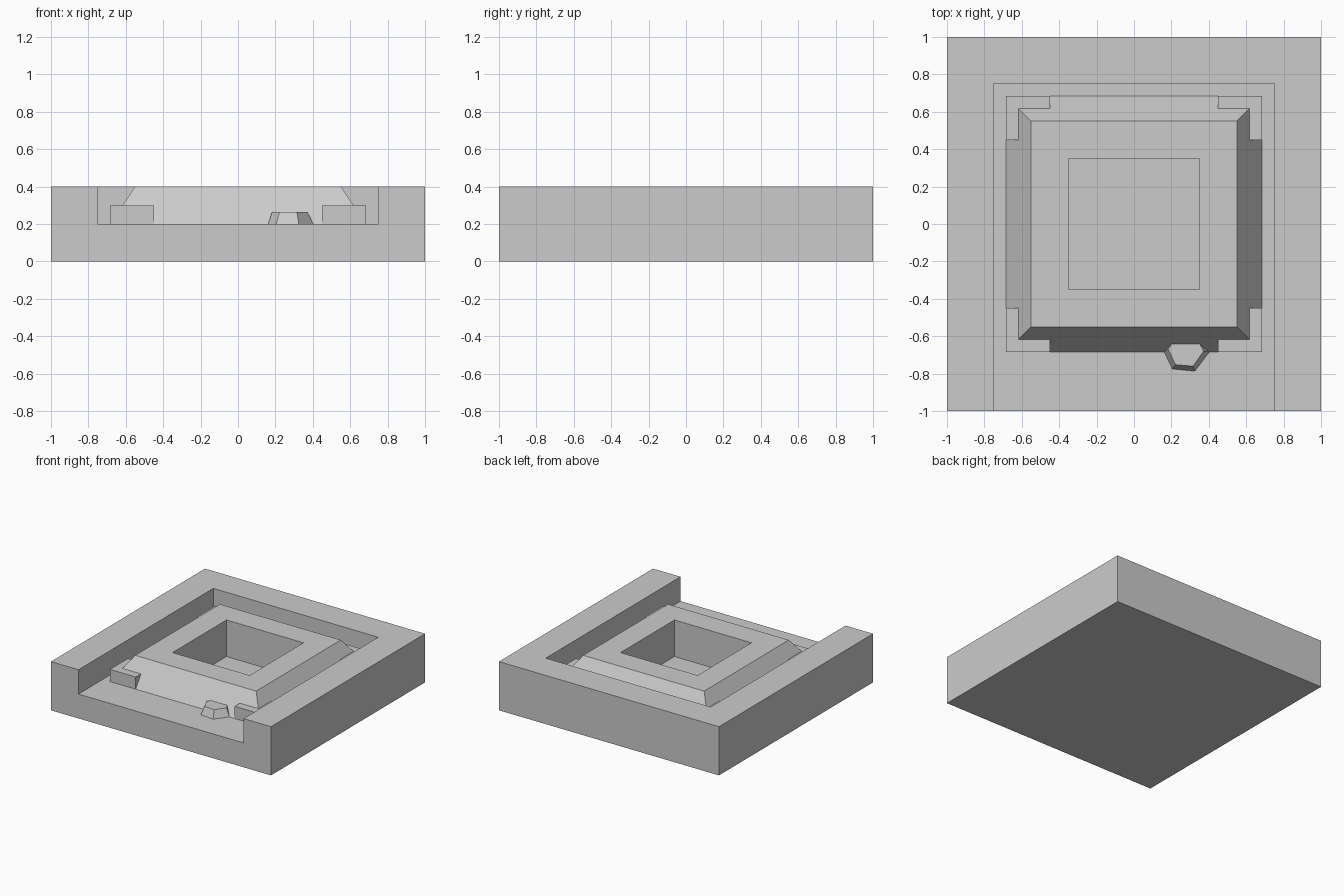
import bpy, bmesh

if "Cube" in bpy.data.objects:
    bpy.data.objects.remove(bpy.data.objects["Cube"])


def loft(name, bottom, top, z0, z1):
    """Closed solid between two outlines with the same number of points."""
    bm = bmesh.new()
    lo = [bm.verts.new((x, y, z0)) for x, y in bottom]
    hi = [bm.verts.new((x, y, z1)) for x, y in top]
    bm.faces.new(lo[::-1])
    bm.faces.new(hi)
    n = len(lo)
    for i in range(n):
        j = (i + 1) % n
        bm.faces.new((lo[i], lo[j], hi[j], hi[i]))
    bmesh.ops.recalc_face_normals(bm, faces=bm.faces)
    mesh = bpy.data.meshes.new(name)
    bm.to_mesh(mesh)
    bm.free()
    obj = bpy.data.objects.new(name, mesh)
    bpy.context.collection.objects.link(obj)
    return obj


def rect(x0, x1, y0, y1):
    return [(x0, y0), (x1, y0), (x1, y1), (x0, y1)]


def square(h):
    return rect(-h, h, -h, h)


def combine(target, tool, operation):
    """Apply a boolean and delete its helper."""
    tool.hide_render = True
    mod = target.modifiers.new(operation.lower(), 'BOOLEAN')
    mod.operation = operation
    mod.solver = 'EXACT'
    mod.object = tool
    bpy.context.view_layer.objects.active = target
    bpy.ops.object.modifier_apply(modifier=mod.name)
    bpy.data.objects.remove(tool)


# Ground block with a channel that is open at the front
base = loft("base_block", square(1), square(1), 0, 0.4)
trench = rect(-0.75, 0.75, -1.2, 0.75)
combine(base, loft("channel_cutter", trench, trench, 0.2, 0.6), 'DIFFERENCE')

# Sloped central mound, sunk slightly into the channel floor
combine(base, loft("mound", square(0.719), square(0.55), 0.15, 0.4), 'UNION')

# Square pit in the mound
combine(base, loft("pit_cutter", square(0.35), square(0.35), 0.1, 0.6), 'DIFFERENCE')

# L-shaped corner brackets, mirrored to all four corners
ell = [(0.685, 0.685), (0.45, 0.685), (0.45, 0.615),
       (0.615, 0.615), (0.615, 0.45), (0.685, 0.45)]
bracket = loft("corner_brackets", ell, ell, 0.2, 0.3)
mirror = bracket.modifiers.new("mirror", 'MIRROR')
mirror.use_axis = (True, True, False)

# Small faceted rock leaning on the front slope
rock_foot = [(0.16, -0.68), (0.205, -0.775), (0.325, -0.787), (0.402, -0.685),
             (0.35, -0.6), (0.22, -0.59)]
rock_top = [(0.183, -0.67), (0.222, -0.752), (0.315, -0.76), (0.372, -0.68),
            (0.335, -0.61), (0.225, -0.6)]
loft("rock", rock_foot, rock_top, 0.2, 0.265)
